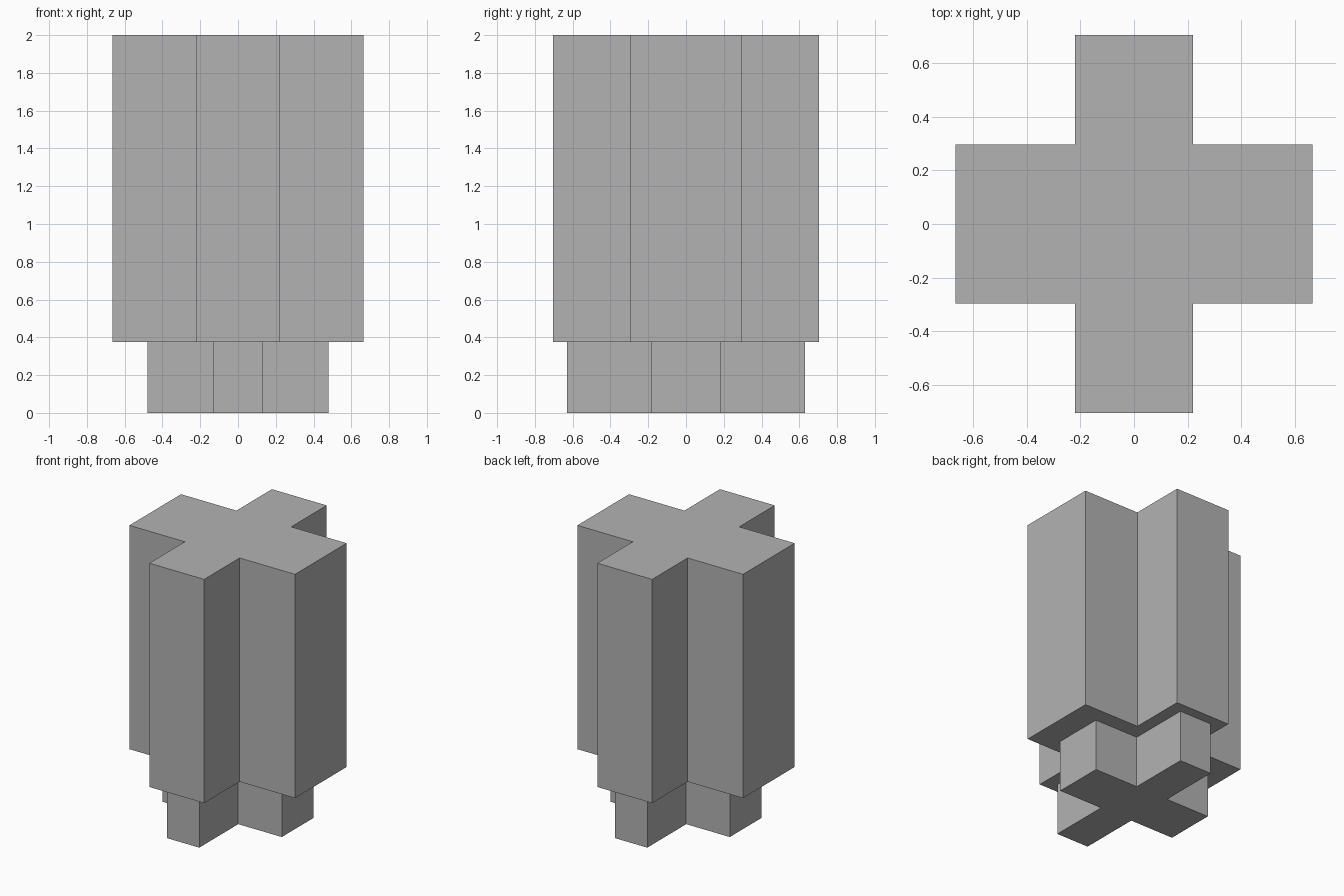
import bpy
import bmesh

cube = bpy.data.objects.get("Cube")
if cube:
    bpy.data.objects.remove(cube, do_unlink=True)

# Single plain grey
grey = bpy.data.materials.new("plain_grey")
grey.use_nodes = True
colour = (0.45, 0.45, 0.45, 1.0)
grey.diffuse_color = colour
grey.node_tree.nodes["Principled BSDF"].inputs["Base Color"].default_value = colour


def cross_prism(name, reach_x, reach_y, arm_x, arm_y, bottom, top):
    """Extrude a plus-shaped profile; arm_x and arm_y are the inner corners."""
    quarter = [(reach_x, arm_y), (arm_x, arm_y), (arm_x, reach_y)]
    outline = quarter + [(-x, y) for x, y in reversed(quarter)]
    outline += [(-x, -y) for x, y in outline]

    bm = bmesh.new()
    base = bm.faces.new([bm.verts.new((x, y, bottom)) for x, y in outline])
    result = bmesh.ops.extrude_face_region(bm, geom=[base], use_keep_orig=True)
    raised = [v for v in result["geom"] if isinstance(v, bmesh.types.BMVert)]
    bmesh.ops.translate(bm, verts=raised, vec=(0, 0, top - bottom))
    bmesh.ops.recalc_face_normals(bm, faces=bm.faces)

    mesh = bpy.data.meshes.new(name)
    bm.to_mesh(mesh)
    bm.free()
    mesh.materials.append(grey)
    obj = bpy.data.objects.new(name, mesh)
    bpy.context.collection.objects.link(obj)
    return obj


# Narrow foot and the tall body standing on it
cross_prism("foot", 0.48, 0.63, 0.13, 0.183, 0.0, 0.375)
cross_prism("body", 0.665, 0.703, 0.22, 0.296, 0.375, 2.0)
